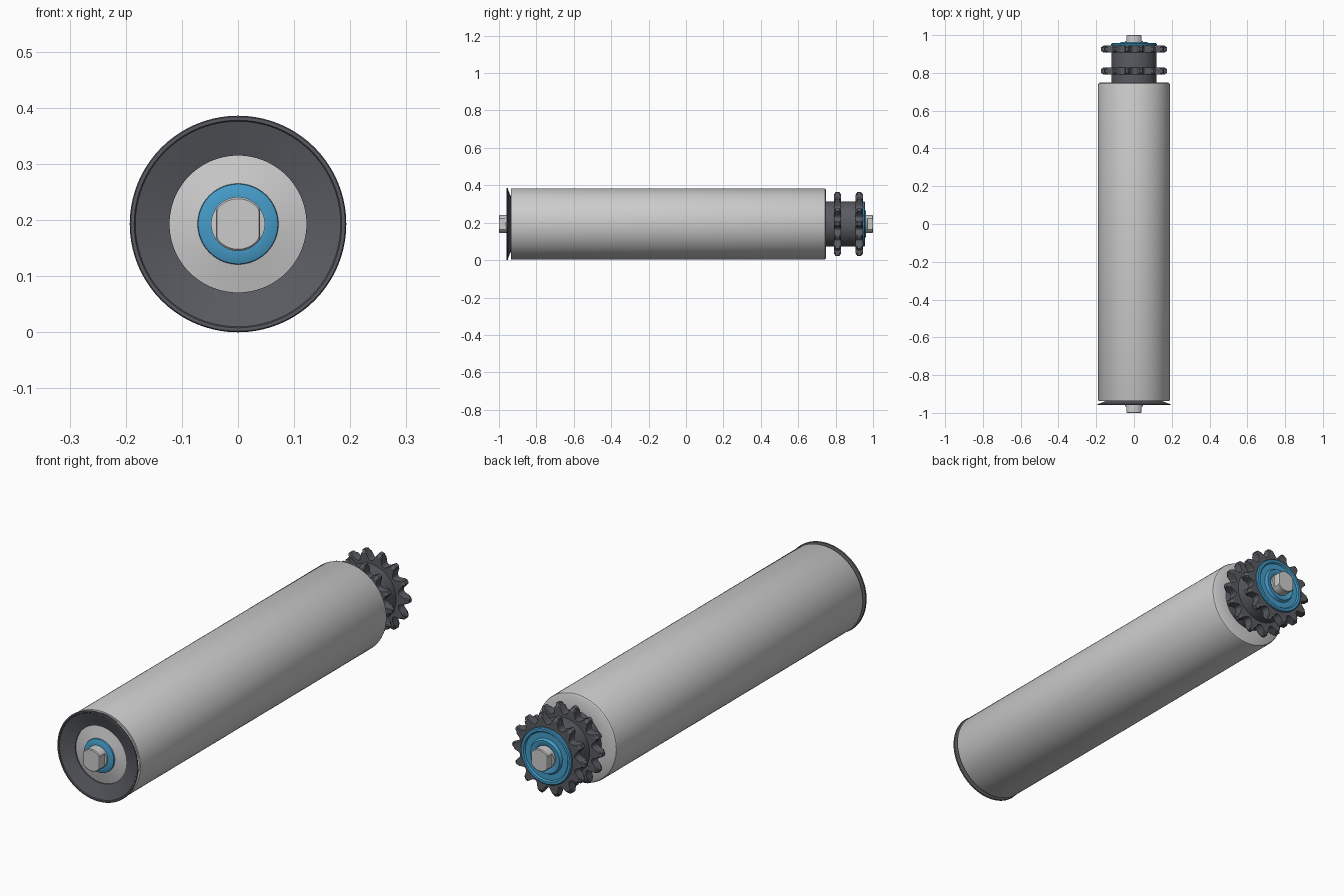
import bpy, bmesh, math

if "Cube" in bpy.data.objects:
    bpy.data.objects.remove(bpy.data.objects["Cube"])

AXIS_Z = 0.193


def material(name, color):
    m = bpy.data.materials.new(name)
    m.diffuse_color = color
    m.use_nodes = True
    m.node_tree.nodes["Principled BSDF"].inputs["Base Color"].default_value = m.diffuse_color
    return m


DARK = material("dark_plastic", (0.10, 0.105, 0.12, 1))
BLUE = material("blue_seal", (0.06, 0.33, 0.58, 1))


def finish(bm, name, mat=None, angle=35):
    bmesh.ops.remove_doubles(bm, verts=bm.verts, dist=1e-6)
    bmesh.ops.recalc_face_normals(bm, faces=bm.faces)
    mesh = bpy.data.meshes.new(name)
    bm.to_mesh(mesh)
    bm.free()
    ob = bpy.data.objects.new(name, mesh)
    bpy.context.collection.objects.link(ob)
    ob.location.z = AXIS_Z
    if mat:
        mesh.materials.append(mat)
    bpy.ops.object.select_all(action='DESELECT')
    ob.select_set(True)
    bpy.context.view_layer.objects.active = ob
    bpy.ops.object.shade_smooth_by_angle(angle=math.radians(angle))
    return ob


def loft(bm, rings, closed):
    """Skin equal-length rings of points; join last to first, or cap the ends."""
    loops = [[bm.verts.new(p) for p in ring] for ring in rings]
    n = len(loops[0])
    pairs = list(zip(loops, loops[1:]))
    if closed:
        pairs.append((loops[-1], loops[0]))
    else:
        bm.faces.new(loops[0])
        bm.faces.new(loops[-1])
    for a, b in pairs:
        for i in range(n):
            j = (i + 1) % n
            bm.faces.new((a[i], a[j], b[j], b[i]))


def lathe(name, profile, mat=None, closed=True, sides=80):
    """Revolve (radius, y) points about the roller axis."""
    bm = bmesh.new()
    angles = [2 * math.pi * i / sides for i in range(sides)]
    loft(bm, [[(r * math.cos(a), y, r * math.sin(a)) for a in angles]
              for r, y in profile], closed)
    return finish(bm, name, mat)


def sprocket(name, y, teeth=14, half=0.019):
    bm = bmesh.new()
    pitch = 2 * math.pi / teeth
    # one tooth: (fraction of pitch, radius), from tip centre around to next tip
    tooth = [(-0.10, 0.174), (0, 0.175), (0.10, 0.174), (0.17, 0.163), (0.24, 0.150),
             (0.32, 0.140), (0.41, 0.135), (0.5, 0.1335), (0.59, 0.135), (0.68, 0.140),
             (0.76, 0.150), (0.83, 0.163)]
    outline = [((k + f) * pitch, r) for k in range(teeth) for f, r in tooth]

    def ring(limit, dy):
        return [(min(r, limit) * math.cos(a), y + dy, min(r, limit) * math.sin(a))
                for a, r in outline]

    def bore(dy):
        return [(0.11 * math.cos(a), y + dy, 0.11 * math.sin(a)) for a, r in outline]

    loft(bm, [bore(-half), ring(0.160, -half), ring(0.2, -half * 0.5),
              ring(0.2, half * 0.5), ring(0.160, half), bore(half)], True)
    return finish(bm, name, DARK, 30)


# Roller tube with a rounded rear shoulder
lathe("roller_tube", [(0.182, -0.936), (0.189, -0.936), (0.1905, -0.932), (0.1905, 0.737),
                      (0.188, 0.744), (0.182, 0.748), (0.115, 0.748), (0.115, 0.735),
                      (0.182, 0.735)])

# Dished front cap
lathe("front_cap", [(0.122, -0.936), (0.183, -0.956), (0.185, -0.959), (0.191, -0.959),
                    (0.193, -0.956), (0.191, -0.952), (0.180, -0.950), (0.122, -0.926)], DARK)

# Front bearing housing and seal
lathe("front_bearing_housing", [(0.060, -0.945), (0.123, -0.931), (0.123, -0.86), (0.060, -0.86)])
lathe("front_seal", [(0.046, -0.956), (0.050, -0.957), (0.071, -0.949), (0.072, -0.946),
                     (0.072, -0.930), (0.046, -0.930)], BLUE)

# Drive hub and its two sprockets
lathe("drive_hub", [(0.108, 0.735), (0.120, 0.735), (0.120, 0.946), (0.108, 0.946)], DARK)
for label, y in (("inner_sprocket", 0.810), ("outer_sprocket", 0.926)):
    sprocket(label, y)

# Rear stepped seal
lathe("rear_seal", [(0.046, 0.930), (0.120, 0.944), (0.121, 0.953), (0.117, 0.957),
                    (0.106, 0.957), (0.101, 0.951), (0.076, 0.951), (0.070, 0.963),
                    (0.056, 0.963), (0.046, 0.957)], BLUE)


# Shaft with two milled flats on each end
def shaft_ring(y, flat, r=0.048, sides=80):
    pts = []
    for i in range(sides):
        a = 2 * math.pi * i / sides
        x = max(-flat, min(flat, r * math.cos(a)))
        pts.append((x, y, r * math.sin(a)))
    return pts


bm = bmesh.new()
loft(bm, [shaft_ring(-1.0, 0.037, 0.045), shaft_ring(-0.997, 0.039), shaft_ring(-0.966, 0.039),
          shaft_ring(-0.965, 0.048), shaft_ring(0.969, 0.048), shaft_ring(0.970, 0.039),
          shaft_ring(0.997, 0.039), shaft_ring(1.0, 0.037, 0.045)], False)
finish(bm, "shaft", None, 30)
